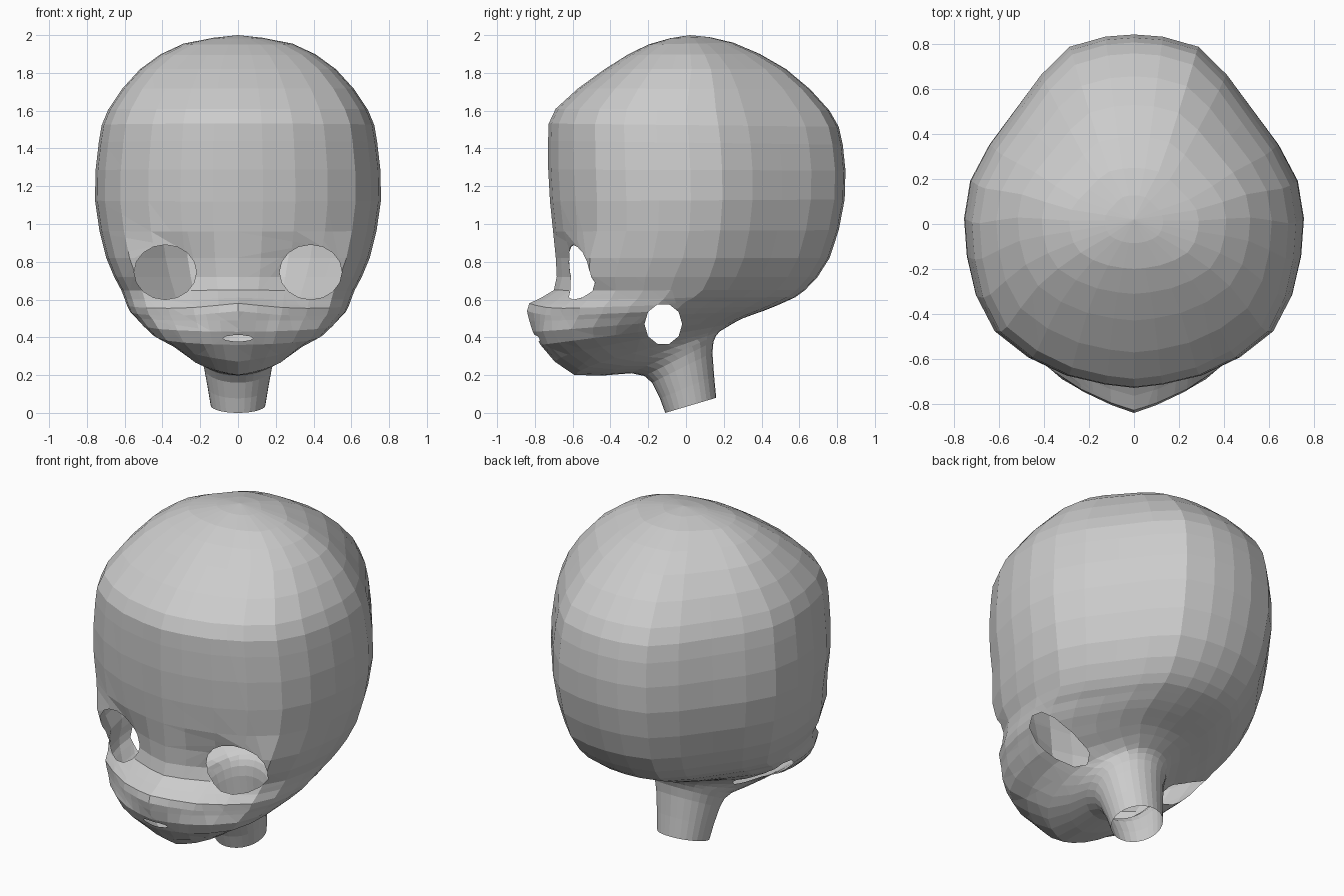
import bpy, bmesh, math
from mathutils import Vector

cube = bpy.data.objects.get("Cube")
if cube:
    bpy.data.objects.remove(cube)

# Half of the skull plan from back to front: across, along
PLAN = [(0, 1), (.38, .93), (.7, .57), (.96, .17), (.98, -.26), (.82, -.68), (.4, -.93), (0, -1)]

# Key rings from crown to neck: front y, front z, back y, back z, half width
KEYS = [
    (0, 2, .04, 2, 0),
    (-.2, 1.95, .25, 1.96, .29),
    (-.43, 1.82, .53, 1.82, .52),
    (-.69, 1.61, .76, 1.6, .69),
    (-.73, 1.44, .83, 1.42, .74),
    (-.72, 1.12, .84, 1.13, .76),
    (-.69, .82, .76, .82, .7),
    (-.7, .65, .63, .65, .62),
    (-.83, .58, .53, .59, .59),
    (-.83, .49, .41, .54, .55),
    (-.77, .36, .3, .5, .46),
    (-.59, .2, .21, .45, .28),
    (-.29, .21, .16, .41, .21),
    (-.18, .16, .14, .32, .18),
    (-.11, 0, .16, .08, .145),
]


def smooth_between(keys):
    """Insert one smoothly curved midpoint between each pair of keys."""
    vecs = [Vector(k) for k in keys]
    padded = vecs[:1] + vecs + vecs[-1:]
    result = []
    for a, b, c, d in zip(padded, padded[1:], padded[2:], padded[3:]):
        result += [b, (9 * (b + c) - a - d) / 16]
    return result + vecs[-1:]


def plan_points():
    """Full closed plan, each point paired with its place on a circle."""
    half = smooth_between(PLAN)
    turns = [math.pi * i / (len(half) - 1) for i in range(len(half))]
    pairs = [(p, Vector((math.sin(a), math.cos(a)))) for p, a in zip(half, turns)]
    mirrored = [(Vector((-p.x, p.y)), Vector((-c.x, c.y))) for p, c in pairs[-2:0:-1]]
    return pairs + mirrored


def bump(value, centre, spread):
    return math.exp(-((value - centre) / spread) ** 2)


def add_ring(bm, plan, key):
    front_y, front_z, back_y, back_z, width = key
    # The muzzle narrows to a point at nose height, the neck becomes round
    nose = .08 * bump(front_z, .54, .1)
    roundness = min(1, max(0, (.32 - width) / .12)) if front_z < .5 else 0
    chin = max(0, .36 - front_z) * (1 - roundness)
    verts = []
    for outline, circle in plan:
        p = outline.lerp(circle, roundness)
        t = (p.y + 1) / 2
        x = p.x * width
        side = abs(x)
        y = front_y + nose + (back_y - front_y - nose) * t
        z = front_z + (back_z - front_z) * t
        # The jaw rises to either side of the chin
        z += 1.2 * chin * side * (1 - t)
        if p.y < 0:
            y -= nose * max(0, 1 - side / .35)
            # Cheek ridge slopes down beside the nose
            z -= .035 * min(1, side / .3) * bump(front_z, .56, .05) * (1 - t)
            # Inner eye sockets sink, outer ones swell
            y += .05 * bump(side, .24, .12) * bump(z, .76, .12)
            y -= .06 * bump(side, .58, .12) * bump(z, .76, .15)
        verts.append(bm.verts.new((x, y, z)))
    return verts


def cut_hole(bm, across, centre, radii, sides, region):
    """Clip a convex opening out of the faces in a region."""
    inside = [f for f in bm.faces if region(f.calc_center_median())]
    up = Vector((0, 0, 1))
    corners = []
    for i in range(sides):
        a = 2 * math.pi * i / sides
        corners.append(across * (centre[0] + radii[0] * math.cos(a))
                       + up * (centre[1] + radii[1] * math.sin(a)))
    for a, b in zip(corners, corners[1:] + corners[:1]):
        edge = b - a
        normal = across * edge.z - up * edge.dot(across)
        geom = list({e for f in inside for e in f.edges})
        geom += list({v for f in inside for v in f.verts}) + inside
        cut = bmesh.ops.bisect_plane(bm, geom=geom, dist=1e-5, plane_co=a, plane_no=normal)
        faces = [g for g in cut['geom'] if isinstance(g, bmesh.types.BMFace)]
        inside = [f for f in faces if (f.calc_center_median() - a).dot(normal) < 0]
    bmesh.ops.delete(bm, geom=inside, context='FACES')


# Head and neck shell, open at the bottom of the neck
bm = bmesh.new()
plan = plan_points()
rings = [add_ring(bm, plan, key) for key in smooth_between(KEYS)[1:]]
crown = bm.verts.new((0, .02, 2))
count = len(plan)
for i in range(count):
    j = (i + 1) % count
    bm.faces.new((crown, rings[0][j], rings[0][i]))
    for upper, lower in zip(rings, rings[1:]):
        bm.faces.new((upper[i], upper[j], lower[j], lower[i]))
bmesh.ops.recalc_face_normals(bm, faces=bm.faces)

# Eye and ear openings on both sides, then the mouth slit
sideways, lengthways = Vector((1, 0, 0)), Vector((0, 1, 0))
for s in (-1, 1):
    cut_hole(bm, sideways, (s * .385, .745), (.165, .145), 16,
             lambda c: c.y < -.3 and c.x * s > 0)
    cut_hole(bm, lengthways, (-.12, .47), (.1, .11), 10,
             lambda c: c.x * s > .15 and c.z < .8)
cut_hole(bm, sideways, (0, .395), (.08, .017), 10, lambda c: c.y < -.6 and c.z < .6)

mesh = bpy.data.meshes.new("head_shell")
bm.to_mesh(mesh)
bm.free()
head = bpy.data.objects.new("head_shell", mesh)
bpy.context.collection.objects.link(head)

# Plain grey
grey = bpy.data.materials.new("plain_grey")
grey.use_nodes = True
colour = (.6, .6, .6, 1)
grey.diffuse_color = colour
grey.node_tree.nodes["Principled BSDF"].inputs["Base Color"].default_value = colour
mesh.materials.append(grey)
